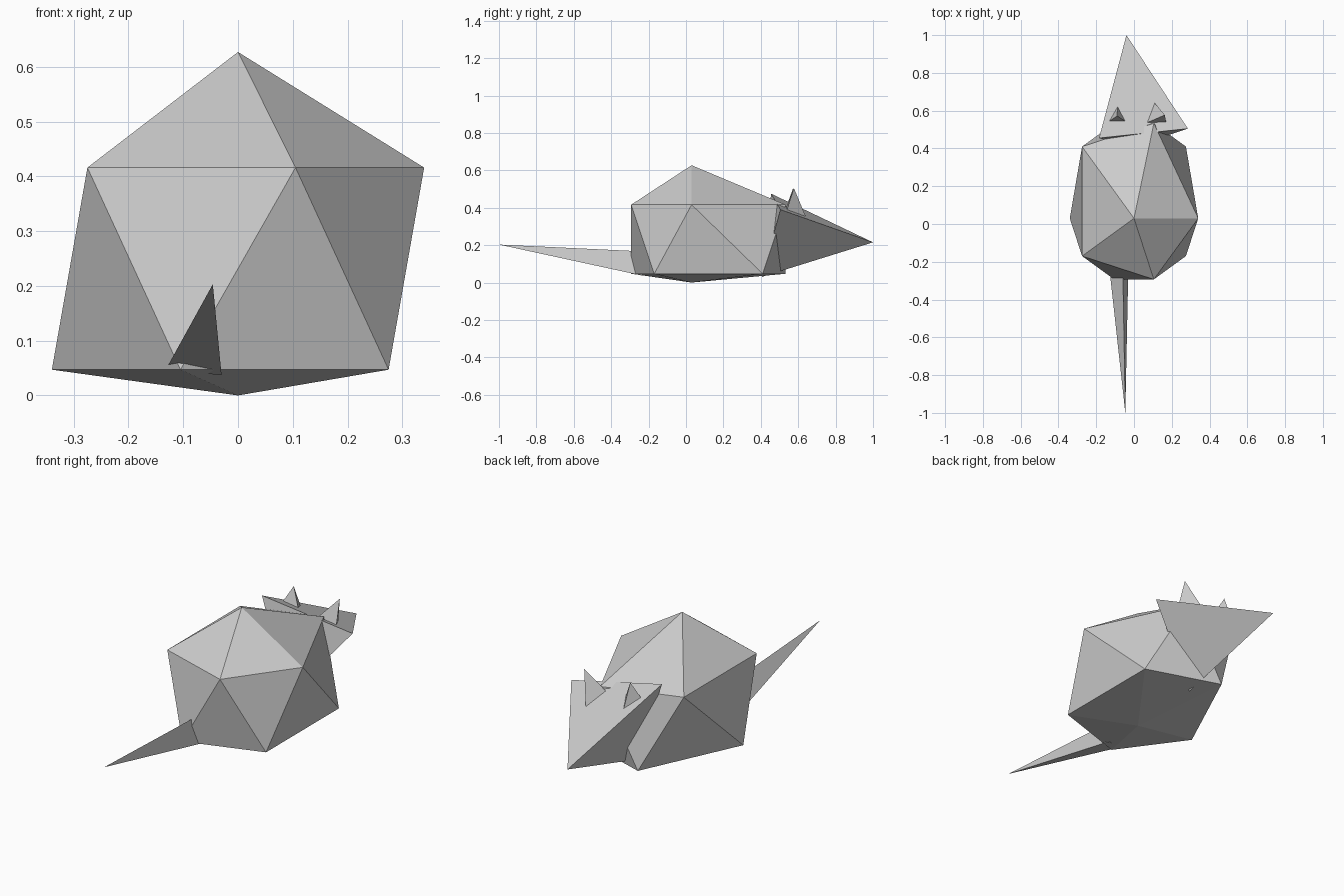
import bpy, bmesh
from mathutils import Vector

if "Cube" in bpy.data.objects:
    bpy.data.objects.remove(bpy.data.objects["Cube"])


def finish(name, bm):
    bmesh.ops.recalc_face_normals(bm, faces=bm.faces[:])
    mesh = bpy.data.meshes.new(name)
    bm.to_mesh(mesh)
    bm.free()
    obj = bpy.data.objects.new(name, mesh)
    bpy.context.collection.objects.link(obj)
    return obj


def spike(name, tip, base, stretch=1.0):
    """Three-sided cone; stretch pushes the base further away from the tip."""
    bm = bmesh.new()
    t = Vector(tip)
    top = bm.verts.new(t)
    ring = [bm.verts.new(t + (Vector(p) - t) * stretch) for p in base]
    bm.faces.new(ring)
    for i in range(3):
        bm.faces.new((top, ring[i], ring[(i + 1) % 3]))
    return finish(name, bm)


# Body: icosahedron with its back half pulled out and its height reshaped
bm = bmesh.new()
bmesh.ops.create_icosphere(bm, subdivisions=1, radius=0.38)
for v in bm.verts:
    x, y, z = v.co
    if y > 0.05:
        y += 0.18
    if z > 0.3:
        z = 0.627
    elif z > 0:
        z = 0.416
    elif z > -0.3:
        z = 0.047
    else:
        z = 0.0
    v.co = (x, y + 0.03, z)
finish("body", bm)

# Head: large spike pointing backwards
spike("head", (-0.04, 1.0, 0.215),
      [(-0.185, 0.455, 0.475), (0.285, 0.505, 0.39), (-0.01, 0.405, 0.03)])

# Tail: long thin spike at the front
spike("tail", (-0.046, -1.0, 0.203),
      [(-0.03, -0.235, 0.037), (-0.132, -0.22, 0.047), (-0.06, -0.20, 0.165)])

# Ears: small spikes sunk into the head
spike("right_ear", (0.163, 0.577, 0.505),
      [(0.11, 0.64, 0.354), (0.17, 0.54, 0.39), (0.07, 0.537, 0.404)], 1.03)
spike("left_ear", (-0.09, 0.572, 0.503),
      [(-0.087, 0.62, 0.389), (-0.13, 0.545, 0.428), (-0.047, 0.545, 0.416)], 1.3)
